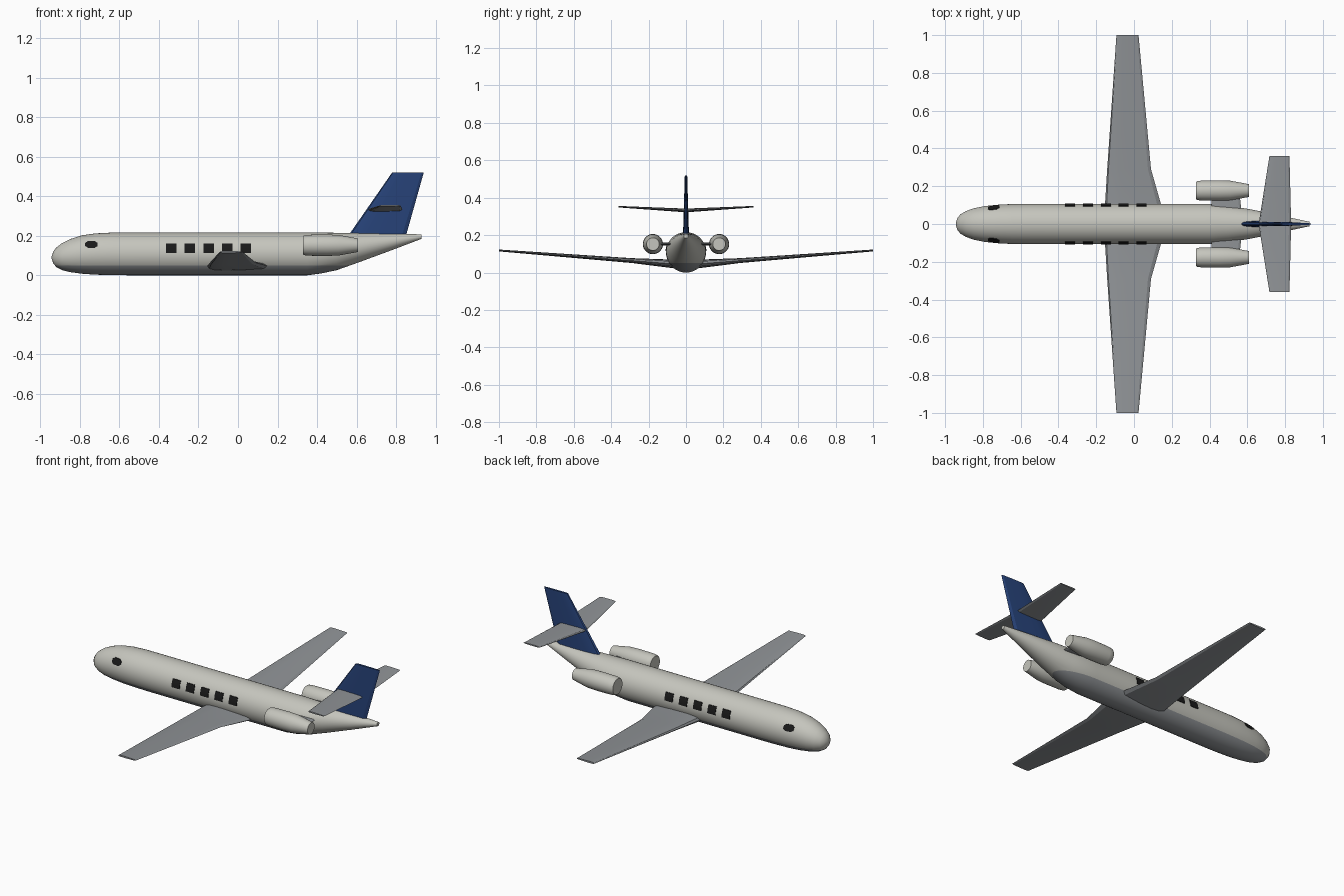
import bpy, bmesh, math

cube = bpy.data.objects.get("Cube")
if cube:
    bpy.data.objects.remove(cube, do_unlink=True)


def material(name, rgb):
    m = bpy.data.materials.new(name)
    m.use_nodes = True
    m.diffuse_color = (*rgb, 1)
    m.node_tree.nodes["Principled BSDF"].inputs["Base Color"].default_value = (*rgb, 1)
    return m


WHITE = material("warm_white_paint", (0.56, 0.56, 0.51))
GREY = material("grey_metal", (0.28, 0.295, 0.31))
BLUE = material("blue_paint", (0.02, 0.055, 0.19))
GLASS = material("dark_glass", (0.01, 0.01, 0.01))


def finish(bm, name, mats, angle=30):
    bmesh.ops.recalc_face_normals(bm, faces=bm.faces)
    me = bpy.data.meshes.new(name)
    bm.to_mesh(me)
    bm.free()
    for m in mats:
        me.materials.append(m)
    for p in me.polygons:
        p.use_smooth = True
    me.set_sharp_from_angle(angle=math.radians(angle))
    ob = bpy.data.objects.new(name, me)
    bpy.context.collection.objects.link(ob)
    return ob


def loft(rings):
    """Skin a list of closed rings and cap both ends."""
    bm = bmesh.new()
    rows = [[bm.verts.new(p) for p in ring] for ring in rings]
    n = len(rows[0])
    for a, b in zip(rows, rows[1:]):
        for i in range(n):
            j = (i + 1) % n
            bm.faces.new((a[i], a[j], b[j], b[i]))
    bm.faces.new(rows[0])
    bm.faces.new(rows[-1])
    return bm


def ellipse(x, y, z, ry, rz, n=40):
    return [(x, y + ry * math.cos(t), z + rz * math.sin(t))
            for t in (2 * math.pi * i / n for i in range(n))]


# Fuselage stations: x, bottom, top, half width
BODY = [(-.943, .083, .097, .008), (-.935, .06, .12, .031), (-.92, .042, .14, .05),
        (-.89, .026, .163, .068), (-.85, .016, .183, .083), (-.79, .008, .202, .095),
        (-.72, .003, .212, .102), (-.64, .001, .216, .106), (-.55, 0, .216, .107),
        (.35, 0, .216, .107), (.42, .009, .216, .106), (.5, .026, .215, .097),
        (.61, .065, .214, .079), (.77, .124, .211, .046), (.928, .184, .207, .012)]

bm = loft([ellipse(x, 0, (b + t) / 2, w, (t - b) / 2) for x, b, t, w in BODY])
BELLY = 0.05
bmesh.ops.bisect_plane(bm, geom=bm.verts[:] + bm.edges[:] + bm.faces[:],
                       plane_co=(0, 0, BELLY), plane_no=(0, 0, 1))
for f in bm.faces:
    f.material_index = int(f.calc_center_median().z < BELLY)
finish(bm, "fuselage", [WHITE, GREY])


def skin_y(x, z):
    """Half width of the fuselage at a side point."""
    for a, c in zip(BODY, BODY[1:]):
        if a[0] <= x <= c[0]:
            k = (x - a[0]) / (c[0] - a[0])
            b, t, w = (a[i] + k * (c[i] - a[i]) for i in (1, 2, 3))
            s = (z - (b + t) / 2) / ((t - b) / 2)
            return w * math.sqrt(max(0, 1 - s * s))


def window(name, side, x, z, w, h, taper=1.0):
    """Thin curved plate; taper shortens the top and bottom rows."""
    bm = bmesh.new()
    rows = []
    for j in range(5):
        v = j / 4 - .5
        half = w / 2 * (taper if j in (0, 4) else 1)
        rows.append([[bm.verts.new((x + s * half, side * (skin_y(x + s * half, z + v * h) + d), z + v * h))
                      for s in (-1, 1)] for d in (-.004, .003)])
    for a, b in zip(rows, rows[1:]):
        bm.faces.new((a[1][0], a[1][1], b[1][1], b[1][0]))
        for s in (0, 1):
            bm.faces.new((a[0][s], a[1][s], b[1][s], b[0][s]))
    for r in (rows[0], rows[-1]):
        bm.faces.new((r[0][0], r[0][1], r[1][1], r[1][0]))
    finish(bm, name, [GLASS])


# Section shared by wing, tailplane, fin and pylons
UPPER = [(.03, .28), (.12, .44), (.3, .5), (.6, .44), (.93, .3)]
SECTION = [(0, 0)] + UPPER + [(1, 0)] + [(u, -v) for u, v in reversed(UPPER)]


def airfoil(name, stations, mat, upright=False):
    """Stations: leading x, trailing x, span position, offset, thickness."""
    rings = []
    for le, te, span, off, th in stations:
        pts = [(le + u * (te - le), off + v * th) for u, v in SECTION]
        rings.append([(x, o, span) if upright else (x, span, o) for x, o in pts])
    return finish(loft(rings), name, [mat], 20)


def both_sides(half):
    return [(a, b, -y, z, t) for a, b, y, z, t in reversed(half)] + half


airfoil("wing", both_sides([(-.155, .15, .08, .047, .045), (-.142, .09, .29, .064, .026),
                            (-.093, .024, 1, .118, .01)]), GREY)
airfoil("tailplane", both_sides([(.66, .832, .002, .332, .02), (.717, .823, .36, .352, .008)]), GREY)
airfoil("tail_fin", [(.558, .85, .2, 0, .032), (.78, .94, .52, 0, .013)], BLUE, upright=True)

# Engine nacelle: x, radius
NACELLE = [(.329, .046), (.334, .05), (.36, .053), (.45, .054), (.51, .052), (.608, .034)]
for side, label in ((-1, "right"), (1, "left")):
    finish(loft([ellipse(x, side * .177, .152, r, r, 28) for x, r in NACELLE]),
           "engine_" + label, [WHITE], 35)
    airfoil("engine_pylon_" + label,
            [(.41, .57, side * .06, .153, .016), (.41, .56, side * .15, .153, .016)], GREY)
    for i in range(5):
        window(f"cabin_window_{label}_{i + 1}", side, -.338 + i * .0945, .137, .053, .046)
    window("cockpit_window_" + label, side, -.742, .156, .062, .034, .55)
